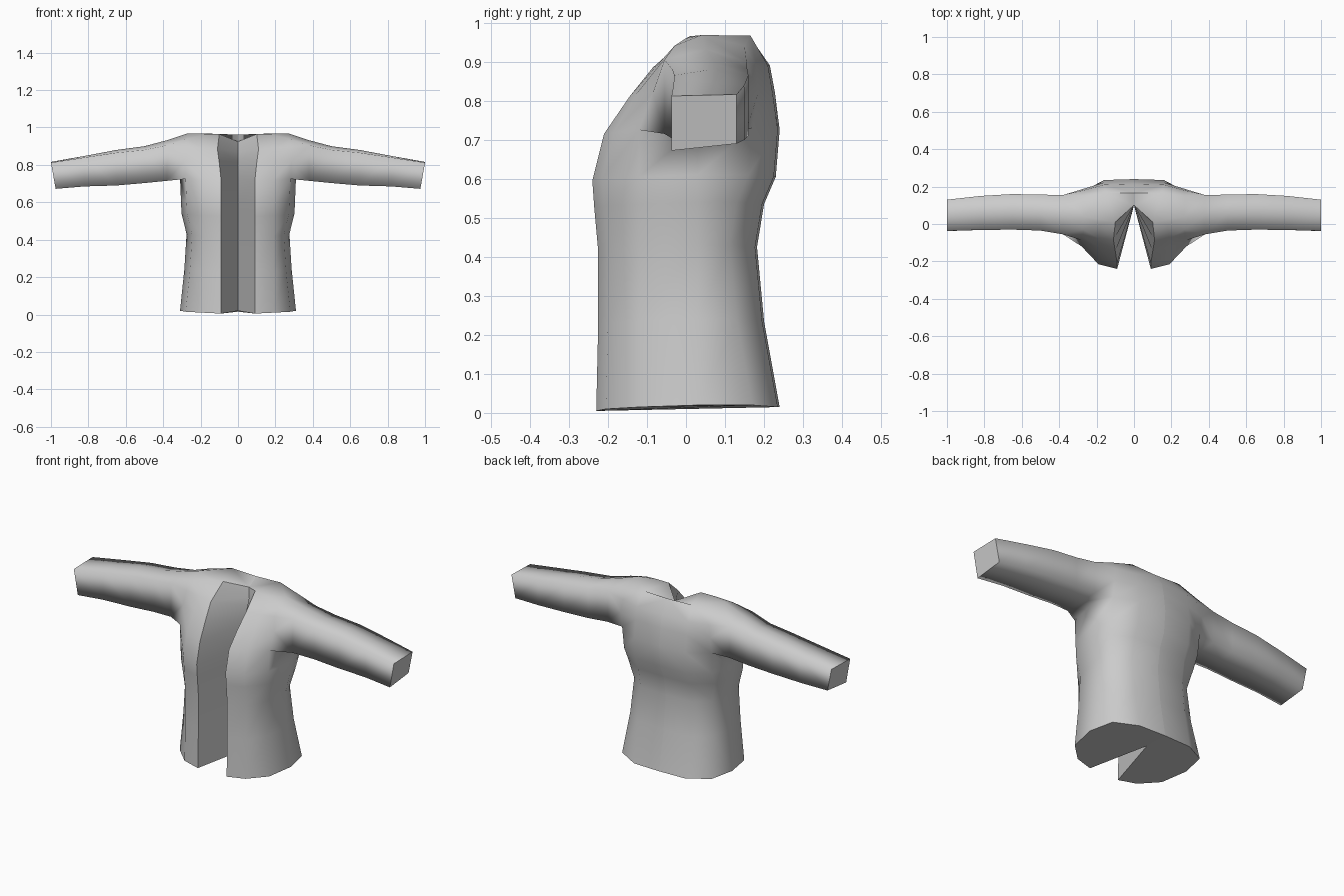
import bpy, bmesh

if "Cube" in bpy.data.objects:
    bpy.data.objects.remove(bpy.data.objects["Cube"])

cloth = bpy.data.materials.new("grey cloth")
cloth.diffuse_color = (0.6, 0.6, 0.6, 1)
cloth.use_nodes = True
cloth.node_tree.nodes["Principled BSDF"].inputs["Base Color"].default_value = cloth.diffuse_color

bm = bmesh.new()


def ring(points):
    return [bm.verts.new(p) for p in points]


def quads(a, b, closed=True):
    n = len(a)
    for i in range(n if closed else n - 1):
        j = (i + 1) % n
        bm.faces.new((a[i], a[j], b[j], b[i]))


# Half body section: notch apex, opening edge, chest, front side, side, back side, back, spine
def section(z, front, back, side, edge=0.09):
    return [(0, 0.10, z + 0.01), (edge, front, z - 0.005), (0.19, front + 0.025, z),
            (side - 0.03, max(-0.12, front + 0.04), z + 0.005), (side, 0.03, z + 0.01),
            (side - 0.03, back - 0.07, z + 0.01), (0.16, back - 0.005, z + 0.005), (0, back, z + 0.005)]


# Body: height, front depth, back depth, half width
levels = [(0.01, -0.23, 0.24, 0.31), (0.23, -0.225, 0.20, 0.287), (0.42, -0.225, 0.182, 0.275),
          (0.53, -0.235, 0.20, 0.302), (0.60, -0.24, 0.23, 0.305), (0.72, -0.21, 0.24, 0.31)]
rows = [ring(section(*l)) for l in levels]
for a, b in zip(rows, rows[1:]):
    quads(a, b)
bottom = bm.faces.new(rows[0])

# Chest and shoulders, left open at the armhole
upper = [
    [(0, 0.10, 0.82), (0.10, -0.145, 0.81), (0.19, -0.125, 0.82), (0.285, -0.085, 0.82),
     None, (0.28, 0.185, 0.82), (0.16, 0.222, 0.82), (0, 0.228, 0.82)],
    [(0, 0.10, 0.87), (0.11, -0.085, 0.885), (0.19, -0.075, 0.89), (0.275, -0.065, 0.895),
     None, (0.27, 0.18, 0.89), (0.16, 0.21, 0.89), (0, 0.215, 0.89)],
    [(0, 0.10, 0.925), (0.10, 0.01, 0.965), (0.18, 0.0, 0.96), (0.27, -0.03, 0.94),
     (0.27, 0.04, 0.968), (0.27, 0.15, 0.94), (0.15, 0.165, 0.967), (0, 0.165, 0.962)],
]
for pts in upper:
    new = [bm.verts.new(p) if p else None for p in pts]
    old = rows[-1]
    for i in range(8):
        j = (i + 1) % 8
        if i not in (3, 4):
            bm.faces.new((old[i], old[j], new[j], new[i]))
    rows.append(new)
arm, r82, r89, top = rows[5:]

# Neckline and shoulder tops
for idx in ((0, 1, 6, 7), (1, 2, 4, 6), (2, 3, 4), (4, 5, 6)):
    bm.faces.new([top[i] for i in idx])


# Sleeve: x, front, back, front/middle/back top heights, front and back bottom heights
def cuff(x, f, b, tf, tm, tb, lf, lb, lean=0.0):
    m = (f + b) / 2
    return ring([(x, f, tf), (x, m, tm), (x, b, tb), (x - lean, b, lb),
                 (x - lean, m, (lf + lb) / 2), (x - lean, f, lf)])


sleeve = [cuff(0.38, -0.055, 0.155, 0.905, 0.932, 0.90, 0.715, 0.725),
          cuff(0.50, -0.035, 0.157, 0.88, 0.90, 0.88, 0.703, 0.715),
          cuff(0.65, -0.03, 0.16, 0.865, 0.88, 0.865, 0.69, 0.71),
          cuff(0.82, -0.032, 0.15, 0.84, 0.848, 0.84, 0.685, 0.70),
          cuff(1.00, -0.037, 0.13, 0.812, 0.814, 0.816, 0.672, 0.69, 0.025)]
for a, b in zip(sleeve, sleeve[1:]):
    quads(a, b)
end = bm.faces.new(sleeve[-1])

# Armhole joins
s = sleeve[0]
for face in ((top[3], top[4], s[1], s[0]), (top[4], top[5], s[2], s[1]),
             (arm[5], arm[4], s[4], s[3]), (arm[4], arm[3], s[5], s[4]),
             (arm[3], r82[3], s[5]), (r82[3], r89[3], s[0], s[5]), (r89[3], top[3], s[0]),
             (arm[5], r82[5], s[3]), (r82[5], r89[5], s[2], s[3]), (r89[5], top[5], s[2])):
    bm.faces.new(face)

# Smooth cloth, flat hem and sleeve ends, crisp opening edges
bmesh.ops.recalc_face_normals(bm, faces=bm.faces)
for f in bm.faces:
    f.smooth = f not in (bottom, end)
for a, b in zip(rows, rows[1:]):
    for i in (0, 1):
        bm.edges.get((a[i], b[i])).smooth = False
for i, j in ((0, 1), (6, 7)):
    bm.edges.get((top[i], top[j])).smooth = False

mesh = bpy.data.meshes.new("jacket")
bm.to_mesh(mesh)
bm.free()
mesh.materials.append(cloth)
jacket = bpy.data.objects.new("jacket", mesh)
bpy.context.collection.objects.link(jacket)
mirror = jacket.modifiers.new("mirror", "MIRROR")
mirror.merge_threshold = 0.0005
